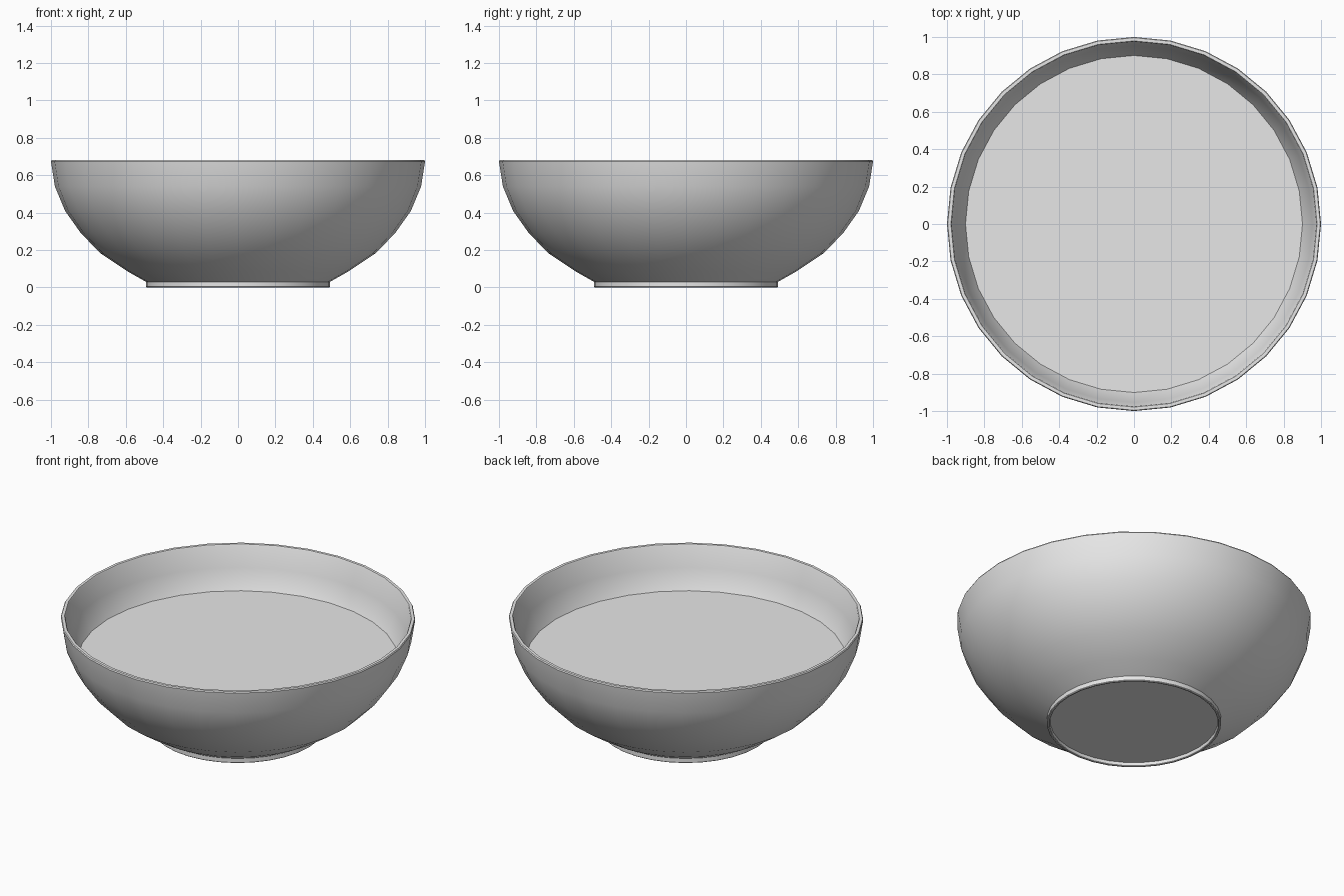
import bpy
import math

SIDES = 32

if "Cube" in bpy.data.objects:
    bpy.data.objects.remove(bpy.data.objects["Cube"], do_unlink=True)


def make_material(name, color):
    mat = bpy.data.materials.new(name)
    mat.use_nodes = True
    mat.diffuse_color = color
    mat.node_tree.nodes["Principled BSDF"].inputs["Base Color"].default_value = color
    return mat


def lathe(name, profile, mat, cap_start=False, cap_end=False):
    """Spin an (r, z) profile about the z axis, optionally closing its ends."""
    verts, faces = [], []
    for r, z in profile:
        for i in range(SIDES):
            a = math.tau * i / SIDES
            verts.append((r * math.cos(a), r * math.sin(a), z))
    for k in range(len(profile) - 1):
        for i in range(SIDES):
            j = (i + 1) % SIDES
            a, b = k * SIDES, (k + 1) * SIDES
            faces.append((a + i, a + j, b + j, b + i))
    if cap_start:
        faces.append(tuple(reversed(range(SIDES))))
    if cap_end:
        start = (len(profile) - 1) * SIDES
        faces.append(tuple(range(start, start + SIDES)))
    mesh = bpy.data.meshes.new(name)
    mesh.from_pydata(verts, [], faces)
    mesh.materials.append(mat)
    obj = bpy.data.objects.new(name, mesh)
    bpy.context.collection.objects.link(obj)
    bpy.ops.object.select_all(action="DESELECT")
    obj.select_set(True)
    bpy.context.view_layer.objects.active = obj
    bpy.ops.object.shade_smooth_by_angle(angle=math.radians(35))
    return obj


grey = make_material("light grey", (0.8, 0.8, 0.8, 1.0))

# Bowl: recessed base, foot ring, curved outer wall, rim and inner wall
foot = [(0.474, 0.022), (0.476, 0.003), (0.48, 0.0), (0.488, 0.0),
        (0.492, 0.004), (0.492, 0.03)]
outer = [(0.59, 0.085), (0.735, 0.182), (0.84, 0.29),
         (0.924, 0.408), (0.979, 0.54), (1.0, 0.673)]
rim = [(0.996, 0.68), (0.979, 0.68), (0.975, 0.674)]
inner = [(0.954, 0.545), (0.9, 0.42), (0.818, 0.305),
         (0.72, 0.205), (0.575, 0.11), (0.46, 0.06)]
lathe("bowl", foot + outer + rim + inner, grey, cap_start=True, cap_end=True)

# Flat liquid surface filling the bowl
lathe("liquid_surface", [(0.9, 0.42), (0.901, 0.425)], grey, cap_end=True)
